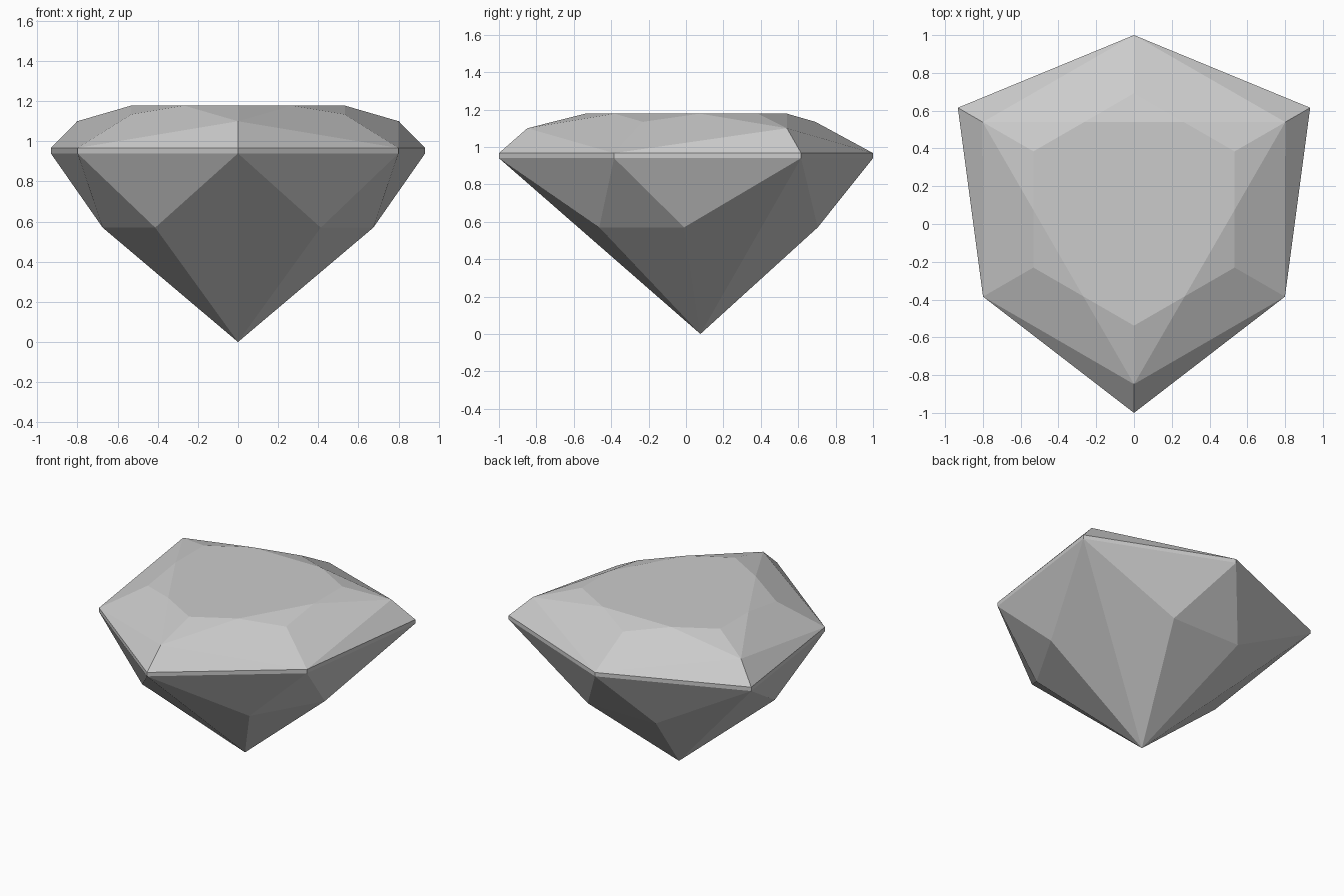
import bpy
import bmesh
from math import radians, sin, cos

if "Cube" in bpy.data.objects:
    bpy.data.objects.remove(bpy.data.objects["Cube"], do_unlink=True)

CENTRE_Y = 0.077

# Gem material
mat = bpy.data.materials.new("pale grey gem")
mat.use_nodes = True
colour = (0.6, 0.6, 0.6, 1.0)
mat.diffuse_color = colour
mat.node_tree.nodes["Principled BSDF"].inputs["Base Color"].default_value = colour

bm = bmesh.new()


def ring(radius, z, start, spread=0.0):
    """Three-fold ring of corners, doubled to both sides when spread is set."""
    offsets = (-spread, spread) if spread else (0.0,)
    for turn in (0, 120, 240):
        for offset in offsets:
            a = radians(start + turn + offset)
            bm.verts.new((radius * cos(a), CENTRE_Y + radius * sin(a), z))


SHORT, LONG = 90, 270

# Culet point
bm.verts.new((0, CENTRE_Y, 0))
# Pavilion corners
ring(0.68, 0.57, SHORT, 22.65)
# Girdle band
for z in (0.94, 0.967):
    ring(0.923, z, SHORT)
    ring(1.077, z, LONG)
# Crown corners above the long girdle points and the short ones
ring(0.925, 1.10, LONG)
ring(0.615, 1.134, SHORT)
# Nine-sided table
ring(0.615, 1.178, LONG)
ring(0.5325, 1.178, SHORT, 29.7)

# Facets wrap the corners
bmesh.ops.convex_hull(bm, input=bm.verts[:])
bmesh.ops.dissolve_limit(bm, angle_limit=radians(0.6),
                         verts=bm.verts[:], edges=bm.edges[:])
bmesh.ops.recalc_face_normals(bm, faces=bm.faces[:])

mesh = bpy.data.meshes.new("cut_gem")
bm.to_mesh(mesh)
bm.free()
mesh.materials.append(mat)
gem = bpy.data.objects.new("cut_gem", mesh)
bpy.context.collection.objects.link(gem)
